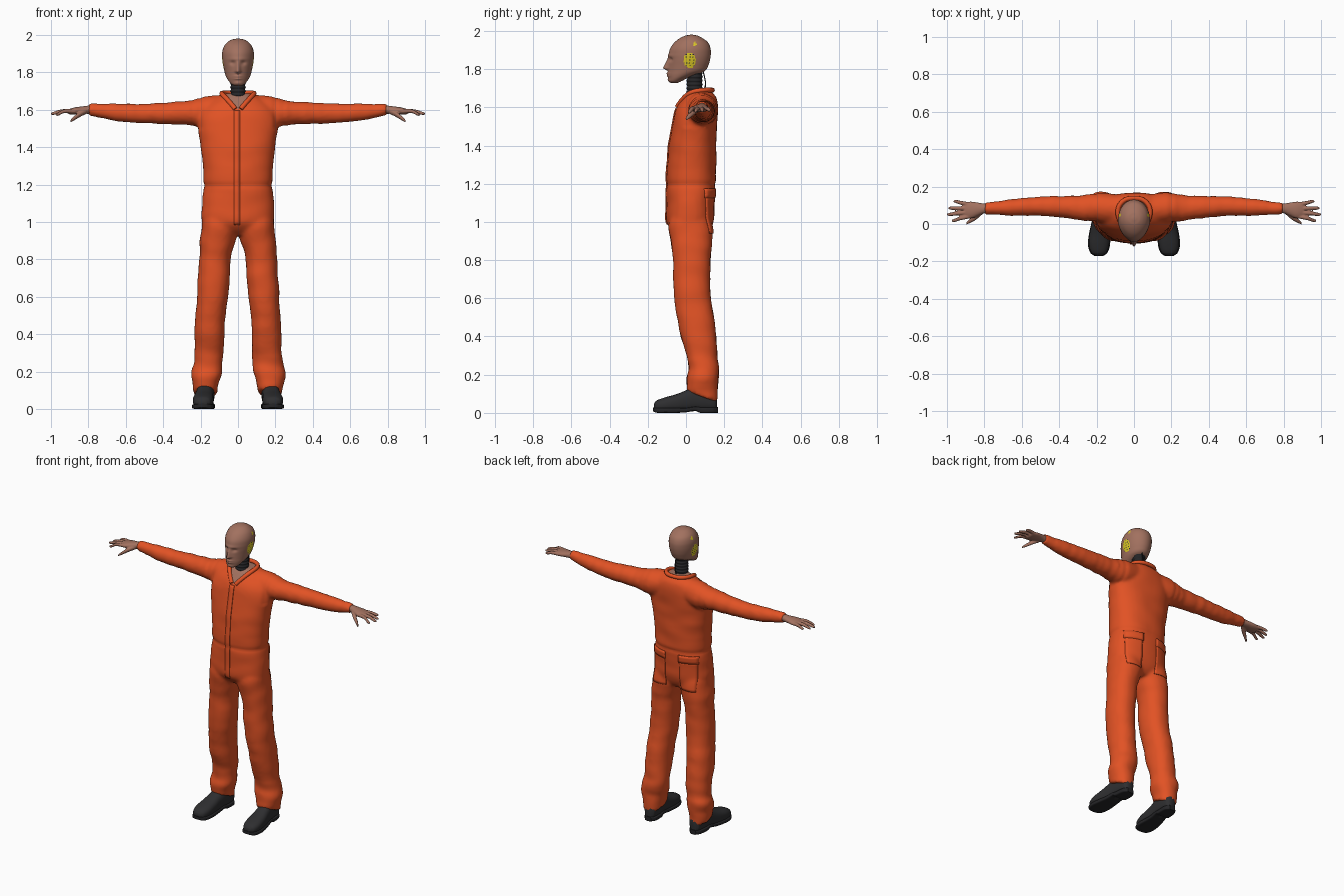
import bpy, bmesh, math
from mathutils import Vector, noise
from mathutils.bvhtree import BVHTree

if "Cube" in bpy.data.objects:
    bpy.data.objects.remove(bpy.data.objects["Cube"])


def material(name, rgb):
    m = bpy.data.materials.new(name)
    m.diffuse_color = (*rgb, 1)
    m.use_nodes = True
    m.node_tree.nodes["Principled BSDF"].inputs["Base Color"].default_value = m.diffuse_color
    return m


ORANGE = material("orange_cloth", (0.76, 0.085, 0.018))
SKIN = material("tan_skin", (0.36, 0.165, 0.115))
BLACK = material("black_leather", (0.028, 0.028, 0.030))
RUBBER = material("dark_rubber", (0.018, 0.018, 0.020))
YELLOW = material("yellow_mark", (0.72, 0.58, 0.02))


def bump(d, s):
    return math.exp(-(d / s) ** 2)


def clamp01(v):
    return max(0.0, min(1.0, v))


def loft(bm, stations, axis, sx=1, sides=32, sub=5, power=2.0):
    """Smooth skin over stations (t, centre a, centre b, radius a, radius b)."""
    n = len(stations)
    slopes = []
    for i in range(n):
        p, q = stations[max(i - 1, 0)], stations[min(i + 1, n - 1)]
        slopes.append([(q[k] - p[k]) / (q[0] - p[0]) for k in range(5)])
    rows = []
    for i in range(n - 1):
        p, q, h = stations[i], stations[i + 1], stations[i + 1][0] - stations[i][0]
        for j in range(sub + (i == n - 2)):
            u = j / sub
            rows.append([(2*u**3 - 3*u*u + 1) * p[k] + (u**3 - 2*u*u + u) * h * slopes[i][k]
                         + (3*u*u - 2*u**3) * q[k] + (u**3 - u*u) * h * slopes[i + 1][k]
                         for k in range(5)])
    rings = []
    for t, a, b, ra, rb in rows:
        ring = []
        for s in range(sides):
            c, d = math.cos(2*math.pi*s/sides), math.sin(2*math.pi*s/sides)
            pa = a + max(ra, .001) * math.copysign(abs(c) ** (2/power), c)
            pb = b + max(rb, .001) * math.copysign(abs(d) ** (2/power), d)
            x, y, z = {'x': (t, pa, pb), 'y': (pa, t, pb), 'z': (pa, pb, t)}[axis]
            ring.append(bm.verts.new((sx * x, y, z)))
        rings.append(ring)
    faces = [bm.faces.new((r[s], r[(s+1) % sides], w[(s+1) % sides], w[s]))
             for r, w in zip(rings, rings[1:]) for s in range(sides)]
    faces += [bm.faces.new(rings[0]), bm.faces.new(rings[-1])]
    bmesh.ops.recalc_face_normals(bm, faces=faces)


def finish(name, bm, *mats, angle=60):
    me = bpy.data.meshes.new(name)
    bm.to_mesh(me)
    for m in mats:
        me.materials.append(m)
    for p in me.polygons:
        p.use_smooth = True
    me.set_sharp_from_angle(angle=math.radians(angle))
    ob = bpy.data.objects.new(name, me)
    bpy.context.collection.objects.link(ob)
    return ob


def fused(bm, voxel, smooth):
    """Merge overlapping lofts into one smooth skin and return it as a bmesh."""
    ob = finish("blend_helper", bm)
    r = ob.modifiers.new("fuse", 'REMESH')
    r.mode, r.voxel_size = 'VOXEL', voxel
    s = ob.modifiers.new("relax", 'SMOOTH')
    s.factor, s.iterations = 0.5, smooth
    bpy.context.view_layer.update()
    me = bpy.data.meshes.new_from_object(ob.evaluated_get(bpy.context.evaluated_depsgraph_get()))
    out = bmesh.new()
    out.from_mesh(me)
    bpy.data.objects.remove(ob)
    bpy.data.meshes.remove(me)
    out.normal_update()
    return out


# Coverall: trunk, sleeves and trouser legs fused together
bm = bmesh.new()
loft(bm, [(.93, 0, .03, .12, .07), (.96, 0, .025, .17, .10), (1.0, 0, .02, .19, .12),
          (1.1, 0, .023, .19, .123), (1.19, 0, .027, .183, .127), (1.3, 0, .03, .186, .126),
          (1.4, 0, .035, .197, .122), (1.5, 0, .045, .213, .115), (1.56, 0, .052, .21, .112),
          (1.61, 0, .062, .185, .102), (1.65, 0, .072, .14, .085), (1.675, 0, .075, .095, .065),
          (1.685, 0, .075, .07, .05)], 'z', sides=48, power=2.3)
for sx in (1, -1):
    loft(bm, [(.08, .08, 1.60, .075, .078), (.16, .085, 1.588, .08, .083), (.20, .088, 1.585, .077, .08),
              (.25, .086, 1.583, .069, .065), (.35, .09, 1.582, .059, .058), (.5, .095, 1.58, .05, .051),
              (.6, .091, 1.583, .046, .047), (.7, .087, 1.59, .038, .04), (.78, .083, 1.599, .03, .031),
              (.795, .083, 1.6, .03, .03)], 'x', sx)
    loft(bm, [(.085, .172, .085, .064, .077), (.13, .172, .085, .067, .079), (.2, .165, .09, .081, .08),
              (.25, .16, .09, .078, .077), (.3, .155, .085, .076, .078), (.4, .153, .065, .078, .091),
              (.5, .147, .05, .078, .095), (.6, .137, .035, .081, .094), (.7, .13, .03, .083, .095),
              (.8, .124, .03, .082, .097), (.88, .113, .03, .089, .105), (.95, .1, .025, .097, .113),
              (1.0, .1, .02, .09, .108), (1.05, .1, .02, .08, .09)], 'z', sx, power=2.2)
for v in bm.verts:                       # hems drop towards the heel
    if v.co.z < .14:
        v.co.z -= .35 * (v.co.y - .085) * (.14 - v.co.z) / .055
bm = fused(bm, .011, 5)
for v in bm.verts:                       # folds, waist seam, armhole seams
    x, y, z = v.co
    arm = abs(x) > .25 and z > 1.4
    p = Vector((x * 22, y * 7, z * 7)) if arm else Vector((x * 7, y * 7, z * 14))
    amp = .004 + .008 * bump(z - .2, .09) + .002 * bump(z - .9, .1)
    d = .002 + amp * noise.noise(p)
    if abs(x) < .23:
        d -= .005 * bump(z - 1.195, .012)
    if z > 1.5:
        d -= .004 * bump(abs(x) - .2, .012)
    v.co += v.normal * d
for sx in (1, -1):                       # clean edges for the open neck
    fs = [f for f in bm.faces if f.calc_center_median().z > 1.57 and abs(f.calc_center_median().x) < .1]
    geom = fs + list({e for f in fs for e in f.edges}) + list({v for f in fs for v in f.verts})
    bmesh.ops.bisect_plane(bm, geom=geom, plane_co=(0, 0, 1.6), plane_no=(sx, 0, -.75))
for f in bm.faces:
    c = f.calc_center_median()
    f.material_index = int(c.z > 1.6 and abs(c.x) < (c.z - 1.6) * .75 and c.y < .12)
bm.normal_update()
tree = BVHTree.FromBMesh(bm)
finish("coverall", bm, ORANGE, SKIN, angle=80)


def cloth_patch(name, x0, x1, z0, z1, sy, thick):
    """Thin cloth panel laid on the coverall from the front (-1) or back (+1)."""
    b = bmesh.new()
    nx, nz = max(2, int(abs(x1 - x0) / .015)), max(2, int((z1 - z0) / .015))
    grid = []
    for j in range(nz + 1):
        row = []
        for i in range(nx + 1):
            x, z = x0 + (x1 - x0) * i / nx, z0 + (z1 - z0) * j / nz
            hit = tree.ray_cast(Vector((x, sy, z)), Vector((0, -sy, 0)))[0]
            row.append(b.verts.new((x, (hit.y if hit else 0) + sy * .002, z)))
        grid.append(row)
    for r, w in zip(grid, grid[1:]):
        for i in range(nx):
            b.faces.new((r[i], r[i+1], w[i+1], w[i]))
    bmesh.ops.recalc_face_normals(b, faces=b.faces)
    ob = finish(name, b, ORANGE)
    s = ob.modifiers.new("cloth", 'SOLIDIFY')
    s.thickness, s.offset = thick, 0


# Zip placket and back pockets
cloth_patch("zip_placket", -.022, .01, .985, 1.595, -1, .007)
for sx, side in ((1, "a"), (-1, "b")):
    cloth_patch("back_pocket_" + side, sx * .055, sx * .16, .94, 1.13, 1, .006)
    cloth_patch("pocket_flap_" + side, sx * .05, sx * .165, 1.125, 1.175, 1, .011)

# Rolled collar around the open neck
half = [(.014, -.045, 1.603), (.05, -.018, 1.647), (.085, .03, 1.682), (.088, .09, 1.69), (.05, .133, 1.69)]
path = half + [(0, .14, 1.69)] + [(-x, y, z) for x, y, z in reversed(half)]
cu = bpy.data.curves.new("collar", 'CURVE')
cu.dimensions, cu.bevel_depth, cu.bevel_resolution, cu.use_fill_caps = '3D', .013, 3, True
sp = cu.splines.new('NURBS')
sp.points.add(len(path) - 1)
for pt, co in zip(sp.points, path):
    pt.co = (*co, 1)
sp.order_u, sp.use_endpoint_u, sp.resolution_u = 3, True, 6
cu.materials.append(ORANGE)
bpy.context.collection.objects.link(bpy.data.objects.new("collar", cu))

# Ribbed neck with a thin cable behind it
bm = bmesh.new()
loft(bm, [(1.64 + .01 * i, 0, .045, .042 - .005 * (i % 2), .043 - .005 * (i % 2)) for i in range(15)],
     'z', sub=3)
loft(bm, [(1.66, 0, .085, .004, .004), (1.72, .012, .102, .003, .003), (1.79, .012, .09, .003, .003)],
     'z', sides=8)
finish("neck", bm, RUBBER)

# Head with sculpted face
bm = bmesh.new()
loft(bm, [(1.728, 0, -.062, .02, .018), (1.735, 0, -.058, .035, .032), (1.75, 0, -.045, .049, .047),
          (1.77, 0, -.02, .061, .076), (1.79, 0, .002, .069, .097), (1.82, 0, .012, .076, .105),
          (1.85, 0, .017, .082, .109), (1.88, 0, .02, .085, .11), (1.91, 0, .023, .084, .105),
          (1.94, 0, .0275, .074, .0875), (1.96, 0, .0275, .058, .0625), (1.975, 0, .029, .034, .033),
          (1.98, 0, .029, .008, .008)], 'z', sides=96, sub=6)
for v in bm.verts:
    x, y, z = v.co
    if y < .02:
        v.co.x *= 1 - .12 * clamp01((.02 - y) / .11) ** 2
    if y < -.02:
        ramp = clamp01((1.865 - z) / .06) if z > 1.805 else clamp01((z - 1.79) / .015)
        v.co.y -= .027 * ramp * bump(x, .010 + .006 * ramp)
        v.co.y += .010 * bump(abs(x) - .032, .015) * bump(z - 1.85, .011)
        v.co.y -= .004 * bump(z - 1.87, .009) * bump(x, .05)
        v.co.y -= .006 * bump(x, .022) * (bump(z - 1.778, .005) + bump(z - 1.765, .005))
        v.co.y -= .004 * bump(x, .02) * bump(z - 1.744, .009)
for f in bm.faces:                       # target marks on both temples
    c = f.calc_center_median()
    if abs(c.x) > .04:
        main = ((c.y - .02) / .031) ** 2 + ((c.z - 1.845) / .042) ** 2 < 1
        small = ((c.y - .045) / .009) ** 2 + ((c.z - 1.93) / .012) ** 2 < 1
        dot = math.floor(c.y / .006) % 3 == 0 and math.floor(c.z / .005) % 3 == 0
        f.material_index = 2 if main and dot else int(main or small)
finish("head", bm, SKIN, YELLOW, BLACK, angle=80)

# Hands: palm, four fingers and thumb fused together
for sx, side in ((1, "a"), (-1, "b")):
    bm = bmesh.new()
    loft(bm, [(.75, .083, 1.6, .024, .024), (.80, .083, 1.6, .026, .022), (.83, .08, 1.598, .034, .02),
              (.87, .075, 1.594, .045, .019), (.90, .075, 1.59, .042, .015), (.91, .075, 1.59, .036, .010)],
         'x', sx)
    for y0, y1, tip, z1 in ((.042, .018, .975, 1.573), (.063, .051, 1.0, 1.578),
                            (.084, .085, .992, 1.580), (.105, .121, .965, 1.583)):
        mid = (.885 + tip) / 2
        loft(bm, [(.87, y0, 1.592, .011, .012), (mid, (y0 + y1) / 2, 1.592, .0105, .0105),
                  (tip - .012, y1, z1 + .002, .009, .0085), (tip, y1, z1, .005, .005)], 'x', sx, sides=16)
    loft(bm, [(.81, .066, 1.592, .014, .014), (.845, .038, 1.575, .016, .014),
              (.875, .018, 1.555, .012, .012), (.897, .002, 1.538, .007, .007)], 'x', sx, sides=16)
    finish("hand_" + side, fused(bm, .0045, 2), SKIN, angle=80)

# Shoes: rounded uppers on flat soles with a raised arch
for sx, side in ((1, "a"), (-1, "b")):
    bm = bmesh.new()
    loft(bm, [(-.168, .188, .033, .02, .015), (-.155, .188, .036, .04, .028), (-.11, .187, .043, .054, .038),
              (-.05, .184, .051, .053, .047), (0, .18, .062, .048, .056), (.05, .174, .075, .046, .066),
              (.1, .17, .075, .044, .066), (.15, .168, .065, .036, .055), (.163, .168, .055, .02, .04)],
         'y', sx, power=2.5)
    finish("shoe_" + side, bm, BLACK)
    bm = bmesh.new()
    loft(bm, [(-.172, .188, .018, .022, .010), (-.155, .188, .014, .045, .013), (-.11, .187, .013, .059, .013),
              (-.05, .184, .013, .056, .013), (0, .18, .015, .049, .012), (.05, .174, .022, .045, .012),
              (.075, .172, .015, .046, .015), (.14, .168, .015, .042, .015), (.167, .168, .015, .022, .015)],
         'y', sx, power=5)
    finish("shoe_sole_" + side, bm, RUBBER, angle=45)
